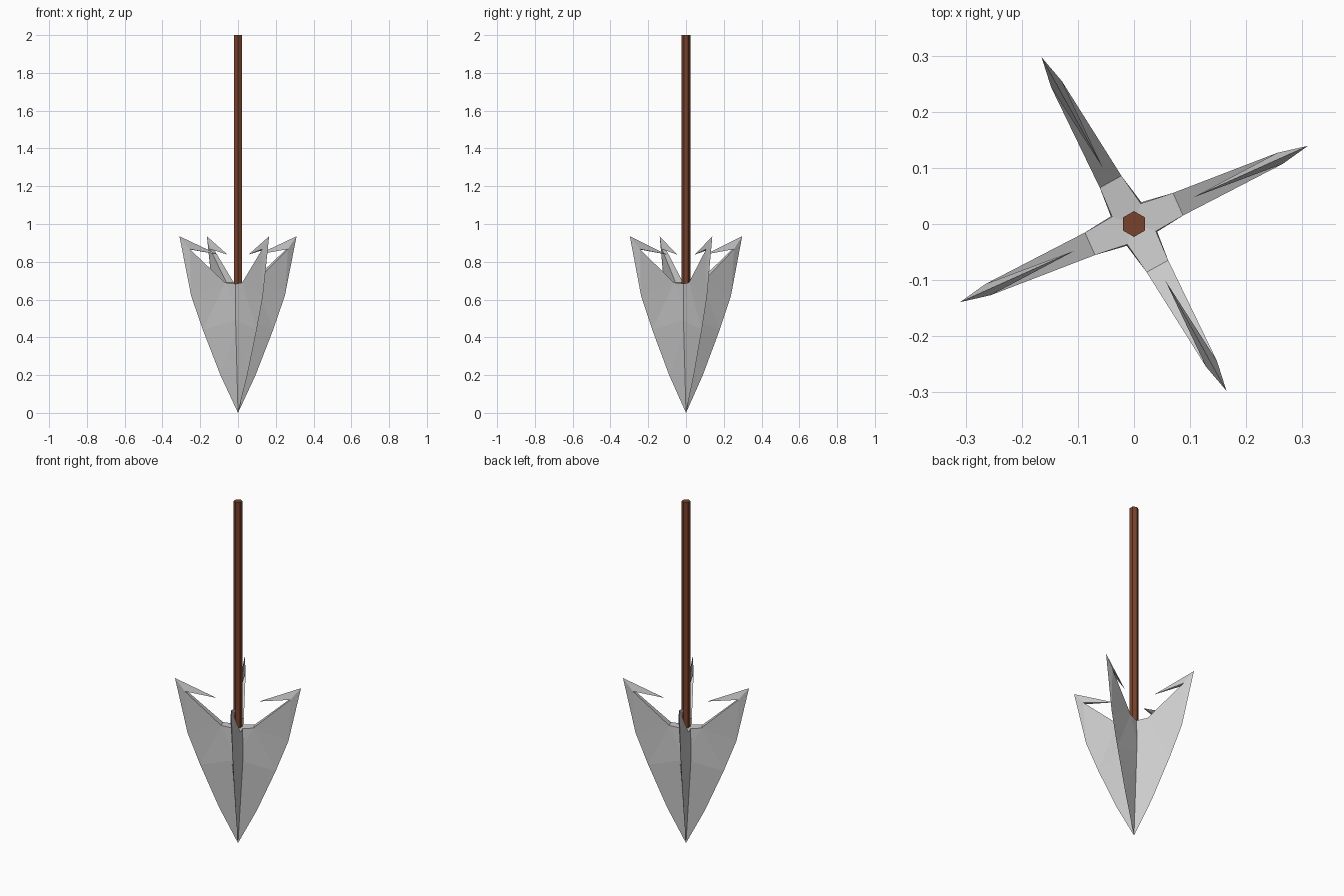
import bpy, bmesh, math

if "Cube" in bpy.data.objects:
    bpy.data.objects.remove(bpy.data.objects["Cube"])

# (radius, height, half thickness) of the named points of half a barbed blade
POINTS = {
    "tip": (0, 0, 0), "e1": (0.102, 0.2, 0), "e2": (0.204, 0.44, 0),
    "e3": (0.272, 0.62, 0), "horn": (0.34, 0.935, 0), "barb": (0.115, 0.838, 0),
    "spine": (0, 0.5, 0.034), "top": (0, 0.68, 0.031),
    "neck": (0.086, 0.69, 0.022), "notch": (0.285, 0.867, 0.011),
}
# Faces on one flat side of the half blade
FLANK = [("tip", "e1", "spine"), ("e1", "e2", "spine"), ("e2", "neck", "spine"),
         ("spine", "neck", "top"), ("e2", "e3", "neck"), ("e3", "notch", "neck"),
         ("e3", "horn", "notch"), ("horn", "barb", "notch")]


def make_blade(name, angle):
    """Two barbed halves back to back, turned about z."""
    bm = bmesh.new()
    for sx in (1, -1):
        v = {}
        for sy in (1, -1):
            for key, (r, z, t) in POINTS.items():
                v[key, sy] = bm.verts.new((sx * r, sy * t, z))
        for sy in (1, -1):
            for face in FLANK:
                bm.faces.new([v[k, sy] for k in face])
        # Thick inner rim
        for a, b in (("top", "neck"), ("neck", "notch")):
            bm.faces.new([v[a, 1], v[b, 1], v[b, -1], v[a, -1]])
        bm.faces.new([v["notch", 1], v["barb", 1], v["notch", -1]])
    bmesh.ops.remove_doubles(bm, verts=bm.verts, dist=0.0005)
    bmesh.ops.recalc_face_normals(bm, faces=bm.faces)
    mesh = bpy.data.meshes.new(name)
    bm.to_mesh(mesh)
    bm.free()
    obj = bpy.data.objects.new(name, mesh)
    obj.rotation_euler.z = math.radians(angle)
    bpy.context.collection.objects.link(obj)


# Crossed arrowhead blades
make_blade("blade_wide", 24.2)
make_blade("blade_cross", 119)

# Six-sided wooden shaft
bpy.ops.mesh.primitive_cylinder_add(vertices=6, radius=0.023, depth=1.4,
                                    location=(0, 0, 1.3))
shaft = bpy.context.object
shaft.name = "shaft"
wood = bpy.data.materials.new("wood")
wood.diffuse_color = (0.19, 0.055, 0.025, 1)
wood.use_nodes = True
wood.node_tree.nodes["Principled BSDF"].inputs["Base Color"].default_value = wood.diffuse_color
shaft.data.materials.append(wood)
